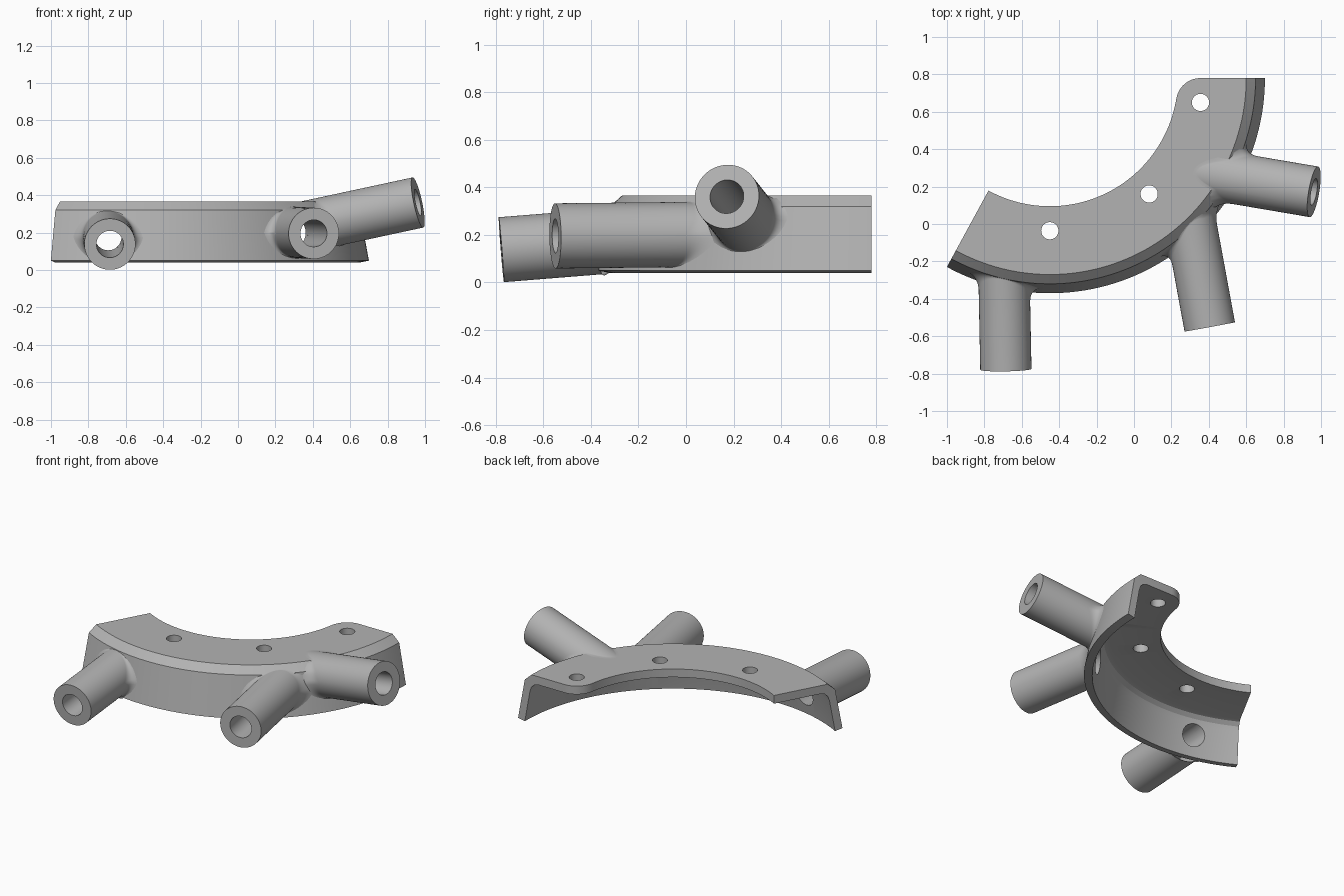
import bpy, bmesh
from math import sin, cos, pi, radians, hypot, sqrt
from mathutils import Vector

if "Cube" in bpy.data.objects:
    bpy.data.objects.remove(bpy.data.objects["Cube"])

CX, CY = -0.45, 0.78          # centre of the curved bracket
TOP, R_IN = 0.365, 0.685
R_TUBE, R_BORE, R_HOLE = 0.137, 0.072, 0.046

grey = bpy.data.materials.new("plain_grey")
grey.use_nodes = True
grey.diffuse_color = (0.45, 0.45, 0.45, 1)
grey.node_tree.nodes["Principled BSDF"].inputs["Base Color"].default_value = grey.diffuse_color


def make_object(name, bm):
    bmesh.ops.recalc_face_normals(bm, faces=bm.faces)
    mesh = bpy.data.meshes.new(name)
    bm.to_mesh(mesh)
    bm.free()
    mesh.materials.append(grey)
    obj = bpy.data.objects.new(name, mesh)
    bpy.context.collection.objects.link(obj)
    return obj


def bridge(bm, rings, closed):
    """Join neighbouring rings of vertices with quads."""
    for a, b in zip(rings, rings[1:]):
        n = len(a)
        for i in range(n if closed else n - 1):
            j = (i + 1) % n
            bm.faces.new((a[i], a[j], b[j], b[i]))


def smooth(obj):
    bpy.ops.object.select_all(action='DESELECT')
    obj.select_set(True)
    bpy.context.view_layer.objects.active = obj
    bpy.ops.object.shade_smooth_by_angle(angle=radians(25))


def cylinder(name, start, end, radius):
    axis = end - start
    bm = bmesh.new()
    bmesh.ops.create_cone(bm, cap_ends=True, segments=48, radius1=radius,
                          radius2=radius, depth=axis.length)
    bm.transform(axis.to_track_quat('Z', 'Y').to_matrix().to_4x4())
    bmesh.ops.translate(bm, verts=bm.verts, vec=(start + end) / 2)
    obj = make_object(name, bm)
    obj.hide_render = True
    return obj


# Bracket: L-shaped section swept round an arc, with one rounded inner corner
CORNER, CORNER_R = Vector((0.805, -0.13)), 0.13
corner_angle = -radians(9.17)


def inner_radius(a):
    if a <= corner_angle:
        return R_IN
    along = CORNER.dot(Vector((cos(a), sin(a))))
    return along - sqrt(max(0, along ** 2 - CORNER.length_squared + CORNER_R ** 2))


section = [(None, TOP), (1.05, TOP), (1.10, 0.32), (1.15, 0.05), (1.10, 0.04),
           (1.062, 0.25), (1.052, 0.28), (1.03, 0.302), (1.0, 0.31), (None, 0.31)]
start = -radians(118.6)
angles = [start + (corner_angle - start) * i / 72 for i in range(72)]
angles += [corner_angle * (1 - i / 12) ** 2 for i in range(13)]
bm = bmesh.new()
rings = []
for a in angles:
    ring = []
    for r, z in section:
        r = r or inner_radius(a)
        ring.append(bm.verts.new((CX + r * cos(a), CY + r * sin(a), z)))
    rings.append(ring)
bridge(bm, rings, True)
bm.faces.new(rings[0])
bm.faces.new(rings[-1])
bracket = make_object("curved_bracket", bm)


# Distance back along a line at which it meets the outside of the bracket
def outside(p):
    wall = 1.15 - (p.z - 0.05) * 0.185 if p.z < 0.32 else 1.10 - (p.z - 0.32) * 1.11
    return p.z > TOP or hypot(p.x - CX, p.y - CY) > wall


def reach(p, d):
    near, far = 0, 0.9
    for _ in range(24):
        mid = (near + far) / 2
        if outside(p - d * mid):
            near = mid
        else:
            far = mid
    return far


# Tubes: hollow, flared where they meet the wall
def tube(name, tip, d, flare, sides=64, steps=8):
    side = d.cross(Vector((0, 0, 1))).normalized()
    up = side.cross(d)
    bm = bmesh.new()
    columns = []
    for i in range(sides):
        a = 2 * pi * i / sides
        n = side * cos(a) + up * sin(a)
        f = 0.005 + flare * (1 - abs(n.z))
        bore, skin, foot = (tip + n * r for r in (R_BORE, R_TUBE, R_TUBE + f))
        t = reach(skin, d)
        p0, p1 = skin - d * (t - f), skin - d * t
        p2 = foot - d * (reach(foot, d) + 0.004)
        points = [bore - d * reach(bore, d), bore, skin]
        for k in range(steps + 1):
            s = k / steps
            points.append(p0 * (1 - s) ** 2 + p1 * 2 * s * (1 - s) + p2 * s * s)
        columns.append([bm.verts.new(p) for p in points])
    bridge(bm, columns + columns[:1], False)
    return make_object(name, bm)


tubes = [("right_tube", (-0.685, -0.777, 0.138), (0.02, -1, -0.08), 0.07),
         ("middle_tube", (0.405, -0.55, 0.196), (0.18, -0.98, -0.01), 0.08),
         ("left_tube", (0.962, 0.172, 0.361), (1, -0.17, 0.215), 0.08)]
cutters = []
for name, tip, d, flare in tubes:
    tip, d = Vector(tip), Vector(d).normalized()
    smooth(tube(name, tip, d, flare))
    axis_reach = reach(tip, d)
    cutters.append(cylinder("bore_cutter", tip, tip - d * (axis_reach + 0.17), R_BORE))

# Screw holes through the flange
for degrees in (-9.17, -49.4, -90):
    a = radians(degrees)
    x, y = CX + 0.816 * cos(a), CY + 0.816 * sin(a)
    cutters.append(cylinder("hole_cutter", Vector((x, y, 0.2)), Vector((x, y, 0.5)), R_HOLE))

for cutter in cutters:
    mod = bracket.modifiers.new("cut", 'BOOLEAN')
    mod.operation, mod.solver, mod.object = 'DIFFERENCE', 'EXACT', cutter
bpy.context.view_layer.update()
cut_mesh = bpy.data.meshes.new_from_object(
    bracket.evaluated_get(bpy.context.evaluated_depsgraph_get()))
bracket.modifiers.clear()
bracket.data = cut_mesh
for cutter in cutters:
    bpy.data.objects.remove(cutter)
smooth(bracket)
